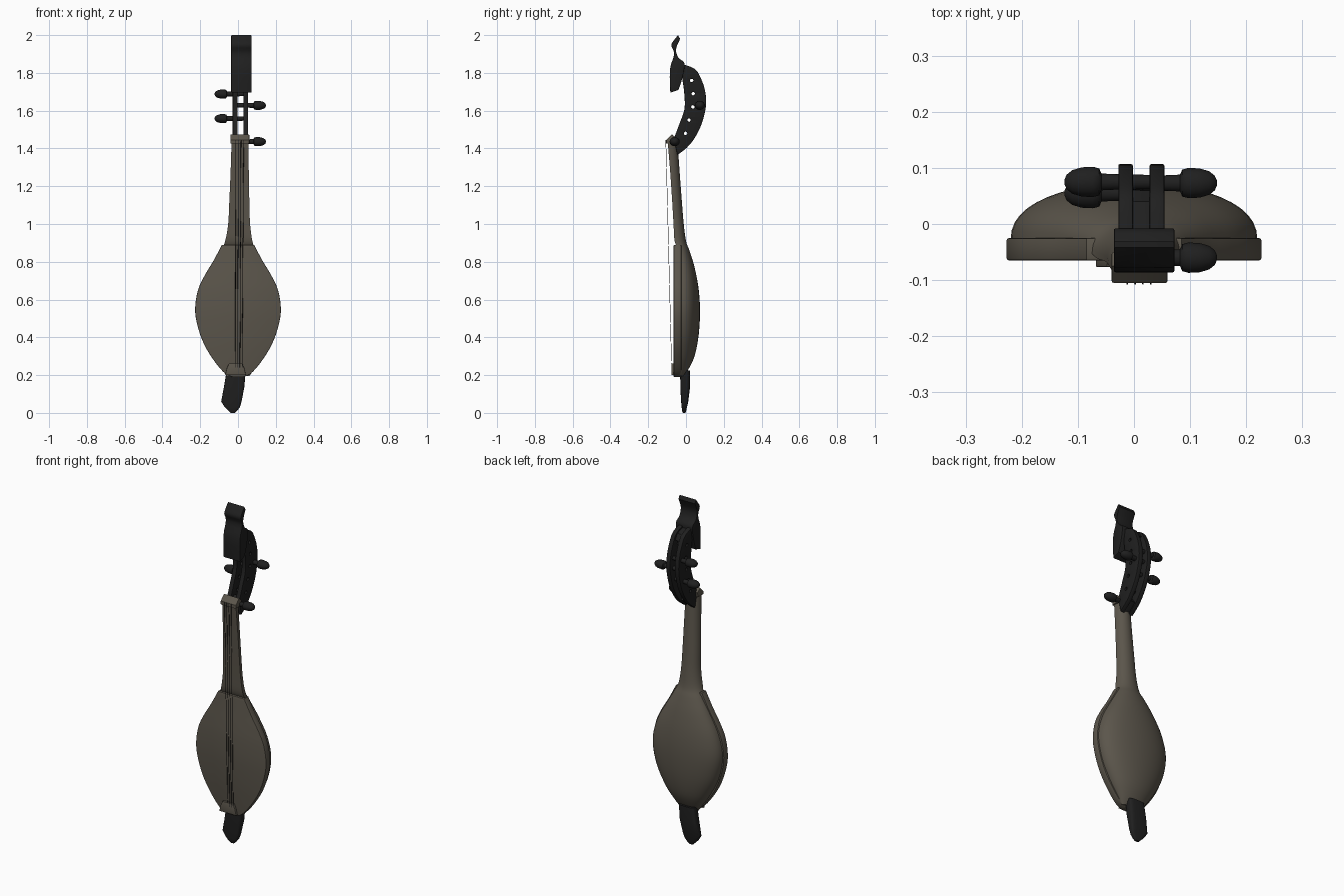
import bpy, bmesh
from math import sin, cos, pi, radians, copysign
from mathutils import Matrix, Vector

if "Cube" in bpy.data.objects:
    bpy.data.objects.remove(bpy.data.objects["Cube"])


def material(name, rgb):
    m = bpy.data.materials.new(name)
    m.use_nodes = True
    m.diffuse_color = (*rgb, 1)
    m.node_tree.nodes["Principled BSDF"].inputs["Base Color"].default_value = (*rgb, 1)
    return m


WOOD = material("brown_wood", (0.105, 0.092, 0.071))
EBONY = material("black_wood", (0.014, 0.014, 0.014))


def finish(name, bm, mat, angle=35):
    bmesh.ops.remove_doubles(bm, verts=bm.verts, dist=0.0001)
    bmesh.ops.recalc_face_normals(bm, faces=bm.faces)
    me = bpy.data.meshes.new(name)
    bm.to_mesh(me)
    bm.free()
    me.materials.append(mat)
    for p in me.polygons:
        p.use_smooth = True
        p.material_index = 0
    me.set_sharp_from_angle(angle=radians(angle))
    ob = bpy.data.objects.new(name, me)
    bpy.context.collection.objects.link(ob)
    return ob


def smooth(rows, steps=4):
    """Catmull-Rom interpolation of rows of values."""
    pts = [Vector(r) for r in rows]
    pts = [pts[0]] + pts + [pts[-1]]
    out = []
    for a, b, c, d in zip(pts, pts[1:], pts[2:], pts[3:]):
        for i in range(steps):
            t = i / steps
            out.append(b + (c - a) * t / 2 + (a * 2 - b * 5 + c * 4 - d) * t * t / 2
                       + (b * 3 - a - c * 3 + d) * t ** 3 / 2)
    return out + [pts[-1]]


def loft(name, rings, mat, angle=35):
    """Skin closed rings of points and cap both ends."""
    bm = bmesh.new()
    vs = [[bm.verts.new(p) for p in r] for r in rings]
    n = len(vs[0])
    for a, b in zip(vs, vs[1:]):
        for i in range(n):
            j = (i + 1) % n
            bm.faces.new((a[i], a[j], b[j], b[i]))
    bm.faces.new(vs[0])
    bm.faces.new(vs[-1])
    return finish(name, bm, mat, angle)


# Outline placement: side profiles are (y, z), front profiles are (x, z)
SIDE = Matrix(((0, 0, 1, 0), (1, 0, 0, 0), (0, 1, 0, 0), (0, 0, 0, 1)))
FRONT = Matrix(((1, 0, 0, 0), (0, 0, -1, 0), (0, 1, 0, 0), (0, 0, 0, 1)))


def slab(name, outline, lo, hi, frame, mat, bevel=0.004, holes=()):
    """Extrude an outline, with round holes, between two depths."""
    cu = bpy.data.curves.new(name, "CURVE")
    cu.dimensions = "2D"
    cu.fill_mode = "BOTH"
    cu.extrude = (hi - lo) / 2 - bevel
    cu.bevel_depth = bevel
    cu.bevel_resolution = 1
    cu.offset = -bevel
    circles = [[(y + 0.009 * cos(k * pi / 6), z + 0.009 * sin(k * pi / 6))
                for k in range(12)] for y, z in holes]
    for loop in [outline] + circles:
        sp = cu.splines.new("POLY")
        sp.points.add(len(loop) - 1)
        for p, q in zip(sp.points, loop):
            p.co = (q[0], q[1], 0, 1)
        sp.use_cyclic_u = True
    tmp = bpy.data.objects.new(name + "_curve", cu)
    bpy.context.collection.objects.link(tmp)
    bpy.context.view_layer.update()
    me = bpy.data.meshes.new_from_object(tmp.evaluated_get(bpy.context.evaluated_depsgraph_get()))
    bpy.data.objects.remove(tmp)
    bm = bmesh.new()
    bm.from_mesh(me)
    bpy.data.meshes.remove(me)
    bm.transform(frame @ Matrix.Translation((0, 0, (lo + hi) / 2)))
    return finish(name, bm, mat)


# Bowl flowing into the neck: z, centre x, half width, front y, back y
bowl = [(0.195, 0, 0.06, -0.03, -0.012), (0.24, 0, 0.092, -0.03, 0.018),
        (0.31, 0, 0.14, -0.03, 0.048), (0.42, 0, 0.195, -0.03, 0.068),
        (0.55, 0, 0.22, -0.03, 0.074), (0.67, 0, 0.195, -0.03, 0.065),
        (0.78, 0, 0.138, -0.03, 0.043), (0.86, 0.002, 0.092, -0.04, 0.018),
        (0.91, 0.004, 0.072, -0.06, 0.0), (1.0, 0.006, 0.058, -0.066, -0.012),
        (1.12, 0.007, 0.053, -0.073, -0.022), (1.28, 0.009, 0.048, -0.084, -0.034),
        (1.44, 0.01, 0.044, -0.097, -0.045)]
loft("bowl_and_neck", [[(cx + w * cos(k * pi / 24), yf + (yb - yf) * sin(k * pi / 24) ** 0.85, z)
                        for k in range(25)] for z, cx, w, yf, yb in smooth(bowl)], WOOD)

# Flat soundboard with a rim
edge = smooth([(0.03, 0.19), (0.07, 0.21), (0.122, 0.27), (0.178, 0.36), (0.214, 0.46),
               (0.227, 0.55), (0.212, 0.65), (0.175, 0.73), (0.13, 0.805), (0.085, 0.89)])
outline = [(x, z) for x, z in edge] + [(-x, z) for x, z in reversed(edge)]
slab("soundboard", outline, 0.025, 0.065, FRONT, WOOD)

# Fingerboard seam strip, bridge and nut
slab("bridge", [(-0.068, 0.2), (0.042, 0.2), (0.034, 0.235), (0.022, 0.262),
                (-0.048, 0.262), (-0.06, 0.235)], 0.06, 0.077, FRONT, WOOD, 0.003)
slab("nut", [(-0.105, 1.425), (-0.055, 1.425), (-0.05, 1.455), (-0.075, 1.475),
             (-0.105, 1.445)], -0.04, 0.06, SIDE, WOOD, 0.004)

# Strings
for i in range(4):
    a = Vector((-0.014 + 0.012 * i, -0.076, 0.24))
    b = Vector((-0.012 + 0.014 * i, -0.107, 1.445))
    loft("string_%d" % (i + 1), [[p + Vector((cos(k * pi / 3), sin(k * pi / 3), 0)) * 0.0014
                                  for k in range(6)] for p in (a, b)], EBONY)

# Curved pegbox: two pierced cheeks joined at both ends
back = smooth([(-0.045, 1.365), (0.02, 1.42), (0.075, 1.51), (0.105, 1.62),
               (0.1, 1.71), (0.07, 1.79), (0.04, 1.825), (-0.015, 1.845)])
inner = smooth([(-0.02, 1.77), (-0.01, 1.7), (-0.008, 1.61), (-0.035, 1.53), (-0.065, 1.45)])
cheek = [(y, z) for y, z in back + inner]
holes = [(0.03, 1.76), (0.038, 1.69), (0.036, 1.62), (0.016, 1.55), (-0.002, 1.48)]
for side, x in (("right", -0.028), ("left", 0.028)):
    slab(side + "_pegbox_cheek", cheek, x, x + 0.026, SIDE, EBONY, 0.003, holes)
slab("pegbox_top_block", [(-0.015, 1.785), (0.06, 1.785), (0.04, 1.818), (-0.012, 1.835)],
     -0.01, 0.036, SIDE, EBONY, 0.002)
slab("pegbox_bottom_block", [(-0.045, 1.372), (0.005, 1.415), (-0.03, 1.465), (-0.062, 1.44)],
     -0.01, 0.036, SIDE, EBONY, 0.002)

# Head plate with a curled top
slab("head_plate", smooth([(-0.083, 1.695), (-0.085, 1.82), (-0.062, 1.9), (-0.078, 1.945),
                           (-0.062, 1.975), (-0.042, 2.0)], 3)
     + smooth([(-0.031, 1.98), (-0.053, 1.925), (-0.04, 1.88), (-0.008, 1.85),
               (-0.02, 1.77), (-0.04, 1.71)], 3), -0.036, 0.072, SIDE, EBONY, 0.003)

# Tuning pegs: distance along the peg, radius
peg = [(-0.04, 0.012), (0.05, 0.014), (0.07, 0.015), (0.074, 0.024), (0.085, 0.027),
       (0.105, 0.026), (0.122, 0.021), (0.132, 0.013), (0.136, 0.004)]
for i, (s, y, z) in enumerate([(-1, 0.075, 1.688), (1, 0.073, 1.628),
                               (-1, 0.055, 1.558), (1, -0.06, 1.436)]):
    loft("tuning_peg_%d" % (i + 1),
         [[(0.012 + s * d, y + r * cos(k * pi / 8), z + 0.9 * r * sin(k * pi / 8))
           for k in range(16)] for d, r in peg], EBONY, 50)


# Slanted tail spike: z, centre x, half width, centre y, half depth
def rounded(v):
    return copysign(abs(v) ** 0.5, v)


tail = [(0.225, -0.01, 0.05, -0.005, 0.026), (0.14, -0.02, 0.054, -0.004, 0.026),
        (0.06, -0.035, 0.054, -0.007, 0.019), (0.03, -0.03, 0.04, -0.009, 0.014),
        (0.01, -0.028, 0.022, -0.01, 0.011), (0.0, -0.028, 0.012, -0.01, 0.006)]
loft("tail_spike", [[(cx + w * rounded(cos(k * pi / 12)), cy + d * rounded(sin(k * pi / 12)), z)
                     for k in range(24)] for z, cx, w, cy, d in tail], EBONY)
